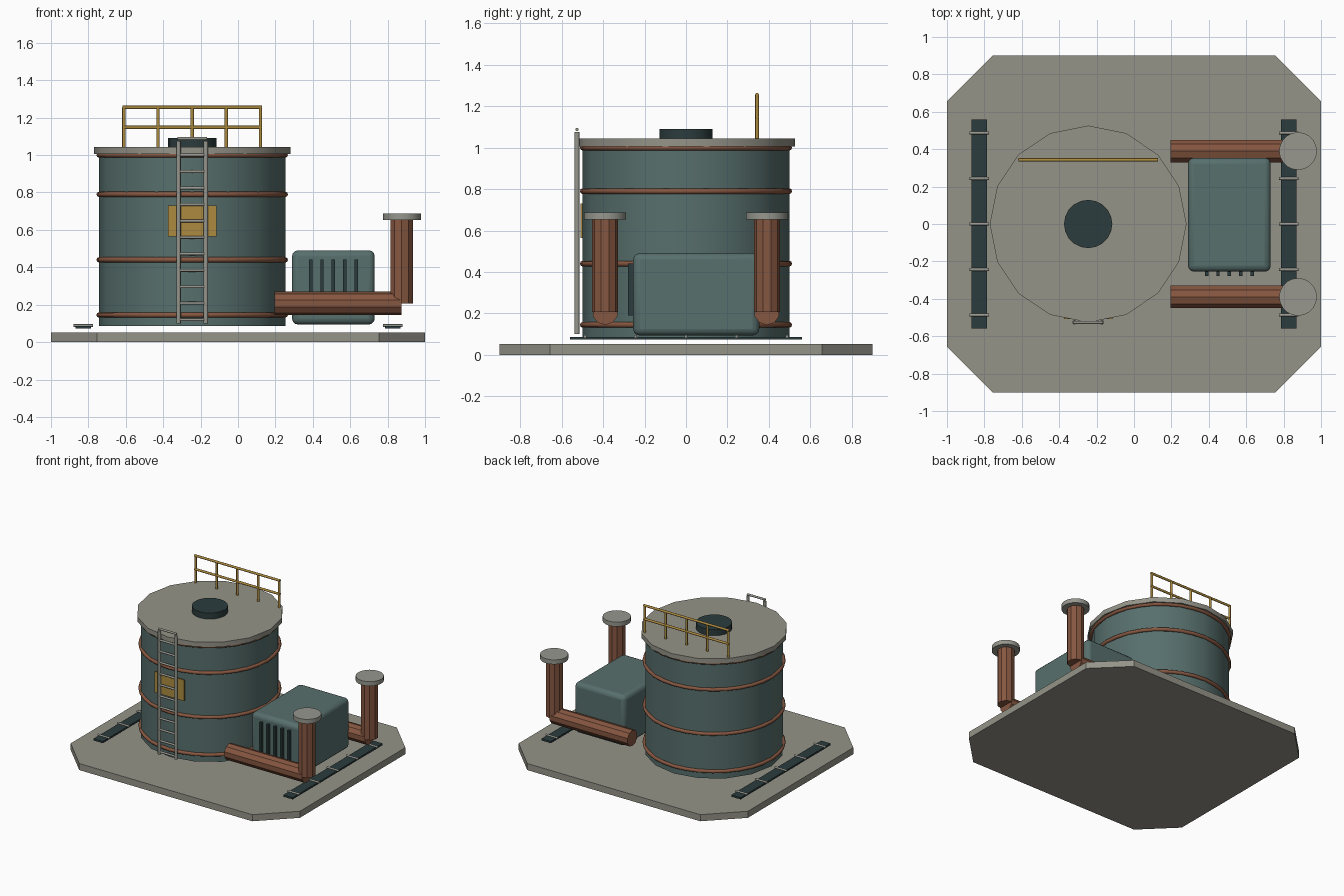
import bpy, bmesh, math
from mathutils import Vector

cube = bpy.data.objects.get("Cube")
if cube:
    bpy.data.objects.remove(cube, do_unlink=True)


def material(name, r, g, b):
    m = bpy.data.materials.new(name)
    m.use_nodes = True
    m.diffuse_color = (r, g, b, 1)
    m.node_tree.nodes["Principled BSDF"].inputs["Base Color"].default_value = (r, g, b, 1)
    m.node_tree.nodes["Principled BSDF"].inputs["Roughness"].default_value = 0.7
    return m


CONCRETE = material("concrete grey", 0.30, 0.295, 0.25)
STEEL = material("steel grey", 0.31, 0.31, 0.275)
TEAL = material("tank teal", 0.095, 0.16, 0.152)
DARK = material("dark teal", 0.025, 0.045, 0.047)
COPPER = material("rust copper", 0.24, 0.095, 0.052)
YELLOW = material("safety yellow", 0.42, 0.26, 0.05)


def finish(ob, name, mat, bevel=0, segments=1, angle=35):
    ob.name = name
    ob.data.materials.append(mat)
    if bevel:
        mod = ob.modifiers.new("Bevel", "BEVEL")
        mod.width = bevel
        mod.segments = segments
        mod.limit_method = "ANGLE"
        mod.angle_limit = math.radians(40)
    if angle:
        bpy.ops.object.select_all(action="DESELECT")
        ob.select_set(True)
        bpy.context.view_layer.objects.active = ob
        bpy.ops.object.shade_smooth_by_angle(angle=math.radians(angle))
    return ob


def rod(name, start, end, radius, mat, sides=12):
    a, b = Vector(start), Vector(end)
    d = b - a
    bpy.ops.mesh.primitive_cylinder_add(
        vertices=sides, radius=radius, depth=d.length, location=(a + b) / 2,
        rotation=d.to_track_quat("Z", "Y").to_euler())
    return finish(bpy.context.object, name, mat)


def box(name, low, high, mat, **kw):
    a, b = Vector(low), Vector(high)
    bpy.ops.mesh.primitive_cube_add(size=1, location=(a + b) / 2)
    ob = bpy.context.object
    ob.scale = b - a
    bpy.ops.object.transform_apply(location=False, rotation=False, scale=True)
    return finish(ob, name, mat, **kw)


# Ground slab with cut corners
bm = bmesh.new()
corner = [(1, -0.657), (1, 0.657), (0.755, 0.9), (-0.755, 0.9)]
outline = corner + [(-x, -y) for x, y in corner]
face = bm.faces.new([bm.verts.new((x, y, 0)) for x, y in outline])
top = bmesh.ops.extrude_face_region(bm, geom=[face])["geom"]
bmesh.ops.translate(bm, vec=(0, 0, 0.052), verts=[v for v in top if isinstance(v, bmesh.types.BMVert)])
bmesh.ops.recalc_face_normals(bm, faces=bm.faces)
mesh = bpy.data.meshes.new("ground_slab")
bm.to_mesh(mesh)
bm.free()
slab = bpy.data.objects.new("ground_slab", mesh)
bpy.context.collection.objects.link(slab)
finish(slab, "ground_slab", CONCRETE, angle=0)

# Tank, lid, hatch and hoops
TX = -0.245
rod("tank_shell", (TX, 0, 0.087), (TX, 0, 1.01), 0.499, TEAL, 16)
rod("tank_lid", (TX, 0, 1.005), (TX, 0, 1.043), 0.526, CONCRETE, 16)
rod("lid_hatch", (TX, 0, 1.04), (TX, 0, 1.091), 0.129, DARK, 20)
for z in (0.145, 0.44, 0.79, 1.0):
    bpy.ops.mesh.primitive_torus_add(
        location=(TX, 0, z), major_radius=0.498, minor_radius=0.014,
        major_segments=32, minor_segments=8)
    finish(bpy.context.object, "tank_hoop", COPPER, angle=60)

# Sign plate
box("sign_plate", (TX - 0.13, -0.508, 0.565), (TX + 0.13, -0.499, 0.73), YELLOW, angle=0)

# Ladder
LY = -0.526
for s in (-1, 1):
    x = TX + s * 0.073
    rod("ladder_stringer", (x, LY, 0.1), (x, LY, 1.075), 0.012, STEEL)
for i in range(12):
    z = 0.12 + i * 0.088
    rod("ladder_rung", (TX - 0.078, LY, z), (TX + 0.078, LY, z), 0.008, STEEL)

# Guard rail on the lid
RY, HALF = 0.343, 0.365
for i in range(5):
    x = TX - HALF + i * HALF / 2
    rod("guard_post", (x, RY, 1.04), (x, RY, 1.255), 0.009, YELLOW)
for z in (1.148, 1.255):
    rod("guard_bar", (TX - HALF - 0.008, RY, z), (TX + HALF + 0.008, RY, z), 0.009, YELLOW)

# Pump housing with vent slats
box("pump_housing", (0.289, -0.255, 0.094), (0.731, 0.354, 0.491), TEAL, bevel=0.032, segments=3)
for i in range(5):
    x = 0.388 + i * 0.061
    box("vent_slat", (x - 0.009, -0.279, 0.19), (x + 0.009, -0.24, 0.442), DARK, angle=0)

# Exhaust pipes on both sides
PX = 0.875
for y in (-0.39, 0.39):
    rod("exhaust_run", (0.195, y, 0.207), (PX, y, 0.207), 0.063, COPPER, 10)
    rod("exhaust_stack", (PX, y, 0.207), (PX, y, 0.66), 0.063, COPPER, 10)
    rod("stack_cap", (PX + 0.002, y, 0.653), (PX + 0.002, y, 0.688), 0.101, STEEL, 20)

# Floor rails with cross clips
for x in (-0.828, 0.828):
    box("floor_rail", (x - 0.041, -0.56, 0.073), (x + 0.041, 0.56, 0.087), DARK, angle=0)
    for i in range(-2, 3):
        y = i * 0.2435
        rod("rail_clip", (x - 0.052, y, 0.088), (x + 0.052, y, 0.088), 0.008, STEEL)
